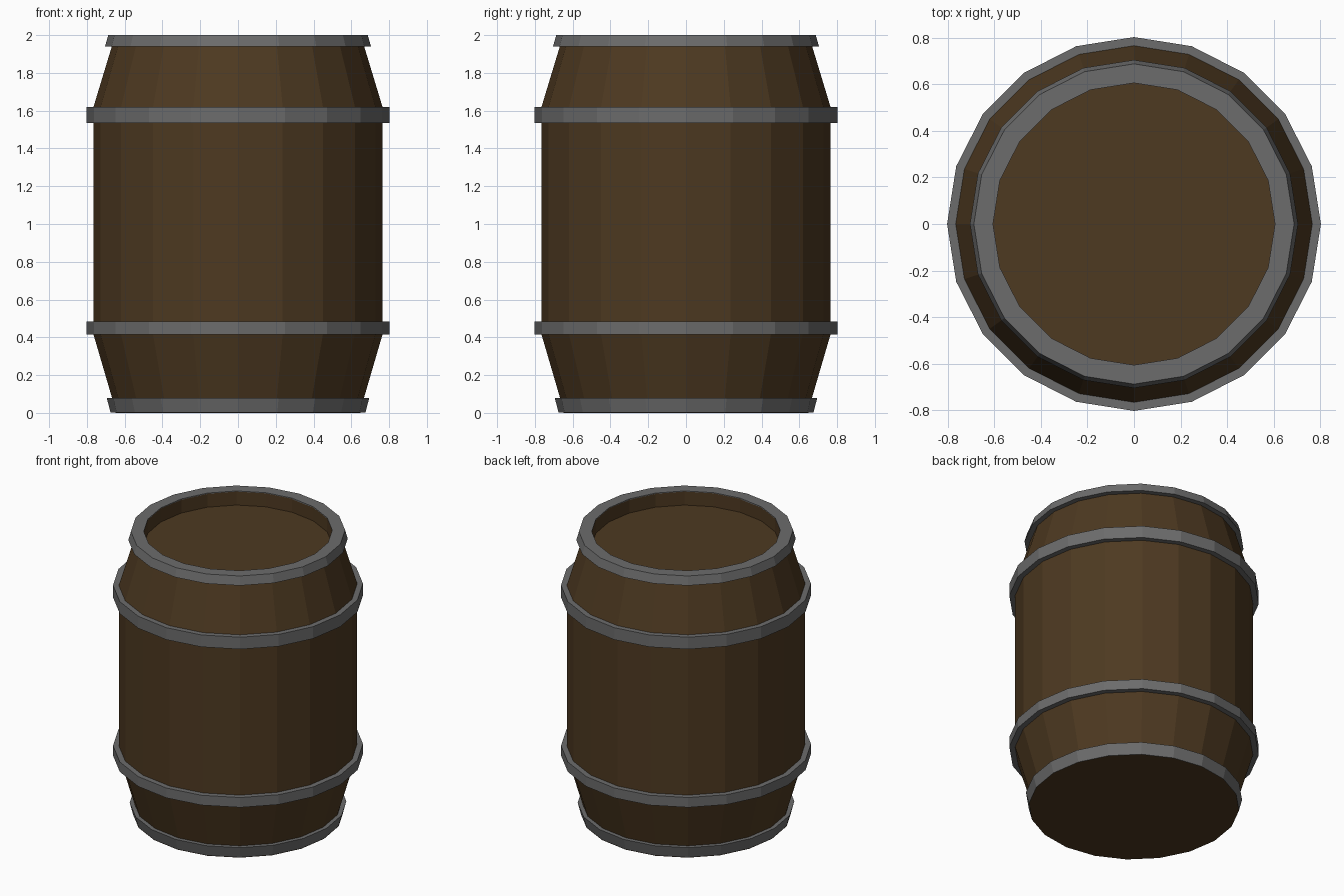
import bpy, bmesh, math

if "Cube" in bpy.data.objects:
    bpy.data.objects.remove(bpy.data.objects["Cube"])

SIDES = 20


def material(name, colour):
    m = bpy.data.materials.new(name)
    m.diffuse_color = (*colour, 1)
    m.use_nodes = True
    m.node_tree.nodes["Principled BSDF"].inputs["Base Color"].default_value = m.diffuse_color
    return m


wood = material("wood", (0.075, 0.041, 0.015))
iron = material("iron", (0.15, 0.15, 0.15))


def lathe(name, profile, mat, closed=False):
    """Revolve an (r, z) profile round z; open profiles are capped with flat discs."""
    bm = bmesh.new()
    rings = []
    for r, z in profile:
        rings.append([bm.verts.new((r * math.cos(a), r * math.sin(a), z))
                      for a in (math.tau * i / SIDES for i in range(SIDES))])
    pairs = list(zip(rings, rings[1:]))
    if closed:
        pairs.append((rings[-1], rings[0]))
    else:
        bm.faces.new(rings[0])
        bm.faces.new(rings[-1])
    for low, high in pairs:
        for i in range(SIDES):
            j = (i + 1) % SIDES
            bm.faces.new((low[i], low[j], high[j], high[i]))
    bmesh.ops.recalc_face_normals(bm, faces=bm.faces)
    mesh = bpy.data.meshes.new(name)
    bm.to_mesh(mesh)
    bm.free()
    mesh.materials.append(mat)
    obj = bpy.data.objects.new(name, mesh)
    bpy.context.collection.objects.link(obj)
    return obj


# Staves, flat base and recessed lid as one shell
lathe("barrel_body", [(0.675, 0), (0.64, 0.001), (0.667, 0.08), (0.765, 0.415),
                      (0.765, 1.62), (0.668, 1.94), (0.65, 1.995),
                      (0.605, 1.995), (0.605, 1.90)], wood)

# Middle hoops
for name, z0, z1 in (("lower_hoop", 0.415, 0.485), ("upper_hoop", 1.535, 1.62)):
    lathe(name, [(0.76, z0), (0.802, z0), (0.802, z1), (0.76, z1)], iron, True)

# End hoops, tilted with the staves
lathe("bottom_hoop", [(0.64, 0.002), (0.675, 0.002), (0.695, 0.08), (0.66, 0.08)], iron, True)
lathe("top_rim_hoop", [(0.605, 2.0), (0.687, 2.0), (0.704, 1.94), (0.66, 1.94),
                       (0.64, 1.992), (0.605, 1.992)], iron, True)
